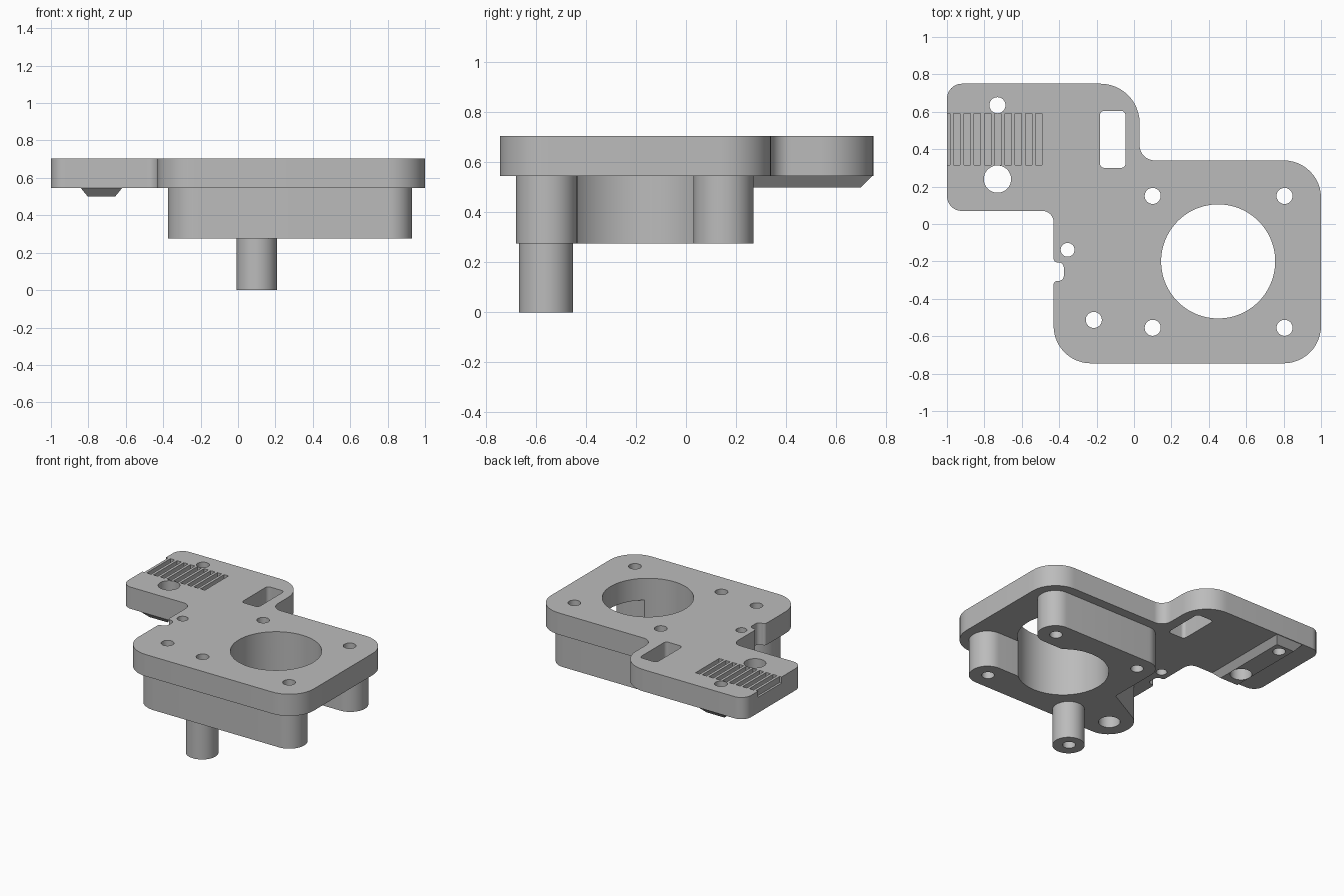
import bpy, bmesh, math
from mathutils import Vector

if "Cube" in bpy.data.objects:
    bpy.data.objects.remove(bpy.data.objects["Cube"])

grey = bpy.data.materials.new("light_grey")
grey.use_nodes = True
GREY = (0.5, 0.5, 0.5, 1)
grey.diffuse_color = GREY
grey.node_tree.nodes["Principled BSDF"].inputs["Base Color"].default_value = GREY

BOTTOM, TOP, BLOCK_Z = 0.545, 0.705, 0.275


def fillet(corners):
    """Turn (x, y, radius) corners into a rounded outline."""
    path = []
    for i, (x, y, r) in enumerate(corners):
        p = Vector((x, y))
        if r == 0:
            path.append(p)
            continue
        a = (Vector(corners[i - 1][:2]) - p).normalized()
        b = (Vector(corners[(i + 1) % len(corners)][:2]) - p).normalized()
        half = a.angle(b) / 2
        centre = p + (a + b).normalized() * r / math.sin(half)
        start = p + a * r / math.tan(half) - centre
        end = p + b * r / math.tan(half) - centre
        sweep = math.atan2(start.cross(end), start.dot(end))
        steps = 12
        for k in range(steps + 1):
            t = sweep * k / steps
            c, s = math.cos(t), math.sin(t)
            path.append(centre + Vector((start.x * c - start.y * s, start.x * s + start.y * c)))
    return path


def prism(name, path, z0, z1):
    """Extrude a flat outline between two heights."""
    bm = bmesh.new()
    face = bm.faces.new([bm.verts.new((p[0], p[1], z0)) for p in path])
    out = bmesh.ops.extrude_face_region(bm, geom=[face])
    moved = [v for v in out["geom"] if isinstance(v, bmesh.types.BMVert)]
    bmesh.ops.translate(bm, vec=(0, 0, z1 - z0), verts=moved)
    bmesh.ops.recalc_face_normals(bm, faces=bm.faces[:])
    mesh = bpy.data.meshes.new(name)
    bm.to_mesh(mesh)
    bm.free()
    mesh.materials.append(grey)
    ob = bpy.data.objects.new(name, mesh)
    bpy.context.collection.objects.link(ob)
    return ob


def circle(x, y, r, n=48):
    return [(x + r * math.cos(2 * math.pi * i / n), y + r * math.sin(2 * math.pi * i / n))
            for i in range(n)]


def rect(x0, x1, y0, y1, r=0):
    return fillet([(x0, y0, r), (x1, y0, r), (x1, y1, r), (x0, y1, r)])


# Mounting plate with edge notch
plate = prism("mounting_plate", fillet([
    (-1, 0.75, 0.08), (-1, 0.07, 0.08), (-0.43, 0.07, 0.06),
    (-0.43, -0.205, 0.02), (-0.375, -0.205, 0.03), (-0.375, -0.305, 0.03), (-0.43, -0.305, 0.02),
    (-0.43, -0.745, 0.2), (1, -0.745, 0.2), (1, 0.34, 0.2),
    (0.03, 0.34, 0.08), (0.03, 0.75, 0.21)]), BOTTOM, TOP)

# C-shaped spacer block, open on the side
block = prism("spacer_block", fillet([
    (0.93, 0.27, 0.119), (0.93, 0.03, 0.119), (0.5, 0.03, 0), (0.5, -0.435, 0),
    (0.93, -0.435, 0.12), (0.93, -0.68, 0.12), (-0.375, -0.68, 0.165),
    (-0.375, -0.41, 0.16), (-0.025, -0.22, 0.02), (-0.025, 0.27, 0.12)]), BLOCK_Z, BOTTOM)

# Long standoff post
post = prism("standoff_post", circle(0.1, -0.56, 0.108), 0, BLOCK_Z)

# Bevelled rib under the clamp arm
rib = prism("clamp_rib", rect(-0.84, -0.62, 0.07, 0.745), 0.5, BOTTOM)
for v in rib.data.vertices:
    if v.co.z < 0.52:
        v.co.x += math.copysign(0.037, -0.73 - v.co.x)
        v.co.y += math.copysign(0.045, 0.4 - v.co.y)

# Cutters: screw holes, motor bore, slot, belt grooves
screws = [(x, y, 0.043) for x in (0.1, 0.805) for y in (-0.555, 0.15)]
screws += [(-0.215, -0.513, 0.043), (0.45, -0.2, 0.305)]
arm = [(-0.73, 0.635, 0.043), (-0.73, 0.24, 0.073)]


def drill(x, y, r, z0=-0.1, z1=0.9):
    return prism("cutter", circle(x, y, r, 96 if r > 0.2 else 32), z0, z1)


body_cut = [drill(*s) for s in screws]
arm_cut = [drill(*s) for s in arm]
counterbore = drill(-0.215, -0.513, 0.073, 0.2, 0.5)
plate_cut = [drill(-0.355, -0.138, 0.037),
             prism("cutter", rect(-0.183, -0.045, 0.3, 0.605, 0.025), 0.4, 0.9)]
for k in range(10):
    right = -0.984 + 0.0548 * k
    plate_cut.append(prism("cutter", rect(right - 0.035, right, 0.315, 0.59), 0.66, 0.8))


def cut(ob, cutters):
    bpy.context.view_layer.objects.active = ob
    for c in cutters:
        mod = ob.modifiers.new("cut", "BOOLEAN")
        mod.operation = "DIFFERENCE"
        mod.solver = "EXACT"
        mod.object = c
        bpy.ops.object.modifier_apply(modifier=mod.name)


cut(plate, body_cut + arm_cut + plate_cut)
cut(block, body_cut + [counterbore])
cut(post, body_cut[:1])
cut(rib, arm_cut)
for c in body_cut + arm_cut + plate_cut + [counterbore]:
    bpy.data.objects.remove(c)

# Smooth the round walls, keep edges crisp
bpy.ops.object.select_all(action="DESELECT")
for ob in (plate, block, post, rib):
    ob.select_set(True)
bpy.context.view_layer.objects.active = plate
bpy.ops.object.shade_smooth_by_angle(angle=math.radians(30))
